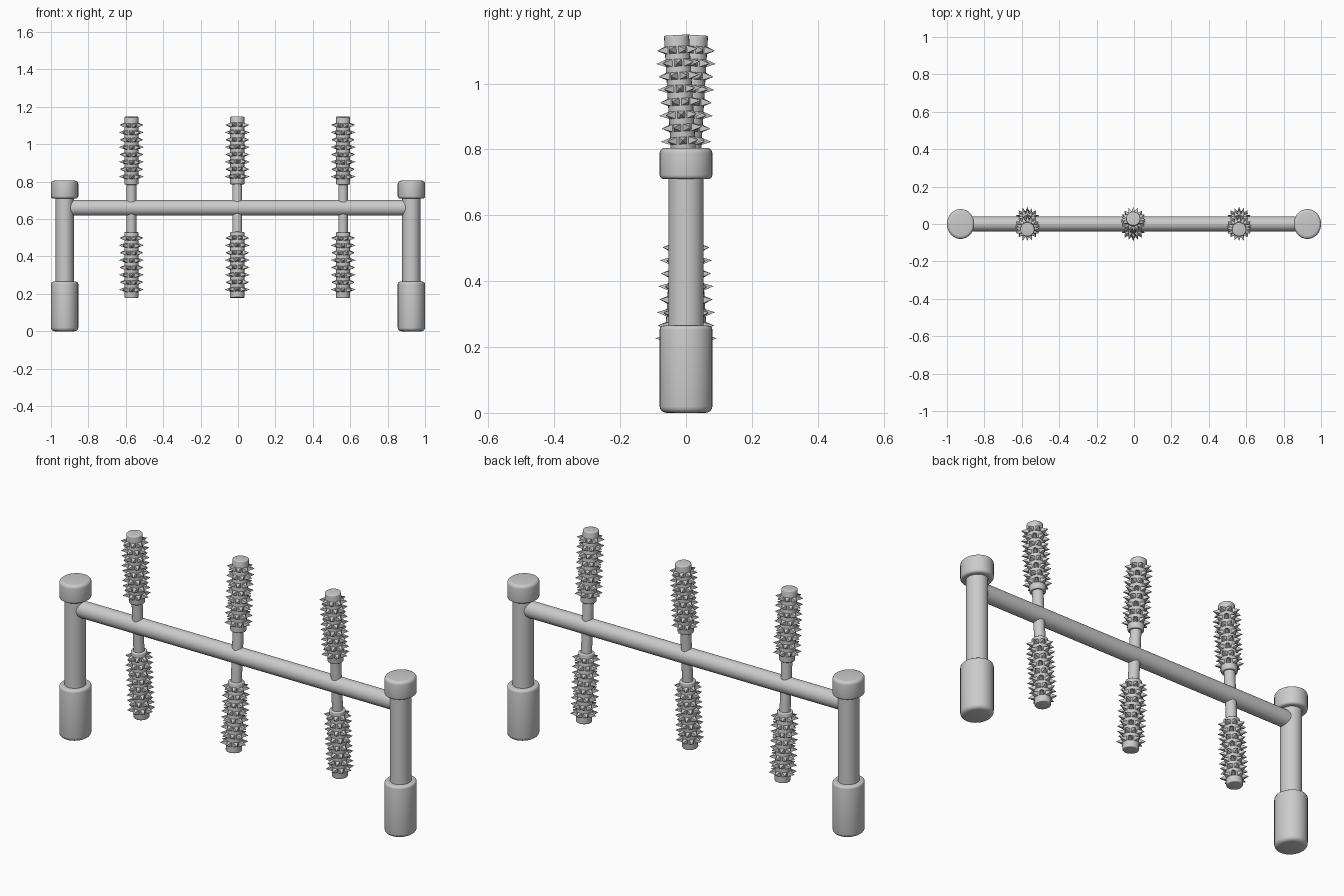
import bpy, bmesh, math
from mathutils import Matrix, Vector

if "Cube" in bpy.data.objects:
    bpy.data.objects.remove(bpy.data.objects["Cube"])

grey = bpy.data.materials.new("plain grey")
grey.diffuse_color = (0.6, 0.6, 0.6, 1)
grey.use_nodes = True
grey.node_tree.nodes["Principled BSDF"].inputs["Base Color"].default_value = grey.diffuse_color


def finish(name, bm, matrix=Matrix()):
    bmesh.ops.recalc_face_normals(bm, faces=bm.faces)
    mesh = bpy.data.meshes.new(name)
    bm.to_mesh(mesh)
    bm.free()
    mesh.materials.append(grey)
    obj = bpy.data.objects.new(name, mesh)
    bpy.context.collection.objects.link(obj)
    obj.matrix_world = matrix
    bpy.ops.object.select_all(action='DESELECT')
    obj.select_set(True)
    bpy.context.view_layer.objects.active = obj
    bpy.ops.object.shade_smooth_by_angle(angle=math.radians(35))
    return obj


def lathe(bm, profile, rx, ry, sides=32):
    """Closed solid from (radius factor, z) rings."""
    rings = []
    for f, z in profile:
        rings.append([bm.verts.new((rx * f * math.cos(math.tau * i / sides),
                                    ry * f * math.sin(math.tau * i / sides), z))
                      for i in range(sides)])
    for a, b in zip(rings, rings[1:]):
        for i in range(sides):
            j = (i + 1) % sides
            bm.faces.new((a[i], a[j], b[j], b[i]))
    bm.faces.new(rings[0][::-1])
    bm.faces.new(rings[-1])


def rounded(z0, z1, r, bottom, top):
    """Profile with rounded bottom and top rims."""
    steps = [math.pi / 2 * k / 4 for k in range(5)]
    low = [(1 - bottom / r * (1 - math.sin(a)), z0 + bottom * (1 - math.cos(a))) for a in steps]
    high = [(1 - top / r * (1 - math.cos(a)), z1 - top * (1 - math.sin(a))) for a in steps]
    return low + high


# end posts with foot and cap
for side, x in (("left", -0.927), ("right", 0.927)):
    place = Matrix.Translation((x, 0, 0))
    for part, prof, rx, ry in (
            ("foot", rounded(0, 0.265, 0.075, 0.02, 0.012), 0.073, 0.08),
            ("post", [(1, 0.2), (1, 0.75)], 0.049, 0.053),
            ("cap", rounded(0.71, 0.805, 0.075, 0.012, 0.016), 0.073, 0.08)):
        bm = bmesh.new()
        lathe(bm, prof, rx, ry)
        finish(f"{side}_{part}", bm, place)

# horizontal bar
bm = bmesh.new()
lathe(bm, [(1, -0.92), (1, 0.92)], 0.042, 0.04)
finish("cross_bar", bm, Matrix.Translation((0, 0, 0.66)) @ Matrix.Rotation(math.pi / 2, 4, 'Y'))


def spike(bm, angle, z):
    """Four-sided spike pointing out of a sleeve."""
    out = Vector((math.cos(angle), math.sin(angle), 0))
    across = Vector((-out.y, out.x, 0)) * 0.0125
    up = Vector((0, 0, 0.0125))
    mid = out * 0.033 + Vector((0, 0, z))
    base = [bm.verts.new(mid + across * s + up * t)
            for s, t in ((-1, -1), (1, -1), (1, 1), (-1, 1))]
    tip = bm.verts.new(out * 0.067 + Vector((0, 0, z)))
    bm.faces.new(base[::-1])
    for i in range(4):
        bm.faces.new((base[i], base[(i + 1) % 4], tip))


# spindles leaning alternately, each with two spiked sleeves
for name, x, lean in (("left", -0.57, 1), ("middle", -0.004, -1), ("right", 0.562, 1)):
    place = Matrix.Translation((x, 0, 0.66)) @ Matrix.Rotation(lean * math.radians(3.4), 4, 'X')
    bm = bmesh.new()
    lathe(bm, [(1, -0.42), (1, 0.42)], 0.026, 0.026, 24)
    finish(f"{name}_rod", bm, place)
    for level, z0, z1, first in (("upper", 0.125, 0.488, 0.167), ("lower", -0.482, -0.13, -0.438)):
        bm = bmesh.new()
        lathe(bm, rounded(z0, z1, 0.038, 0.005, 0.005), 0.038, 0.038, 24)
        for row in range(8):
            for k in range(8):
                spike(bm, math.tau * (k + 0.5 * (row % 2)) / 8, first + row * 0.0395)
        finish(f"{name}_{level}_spiked_sleeve", bm, place)
